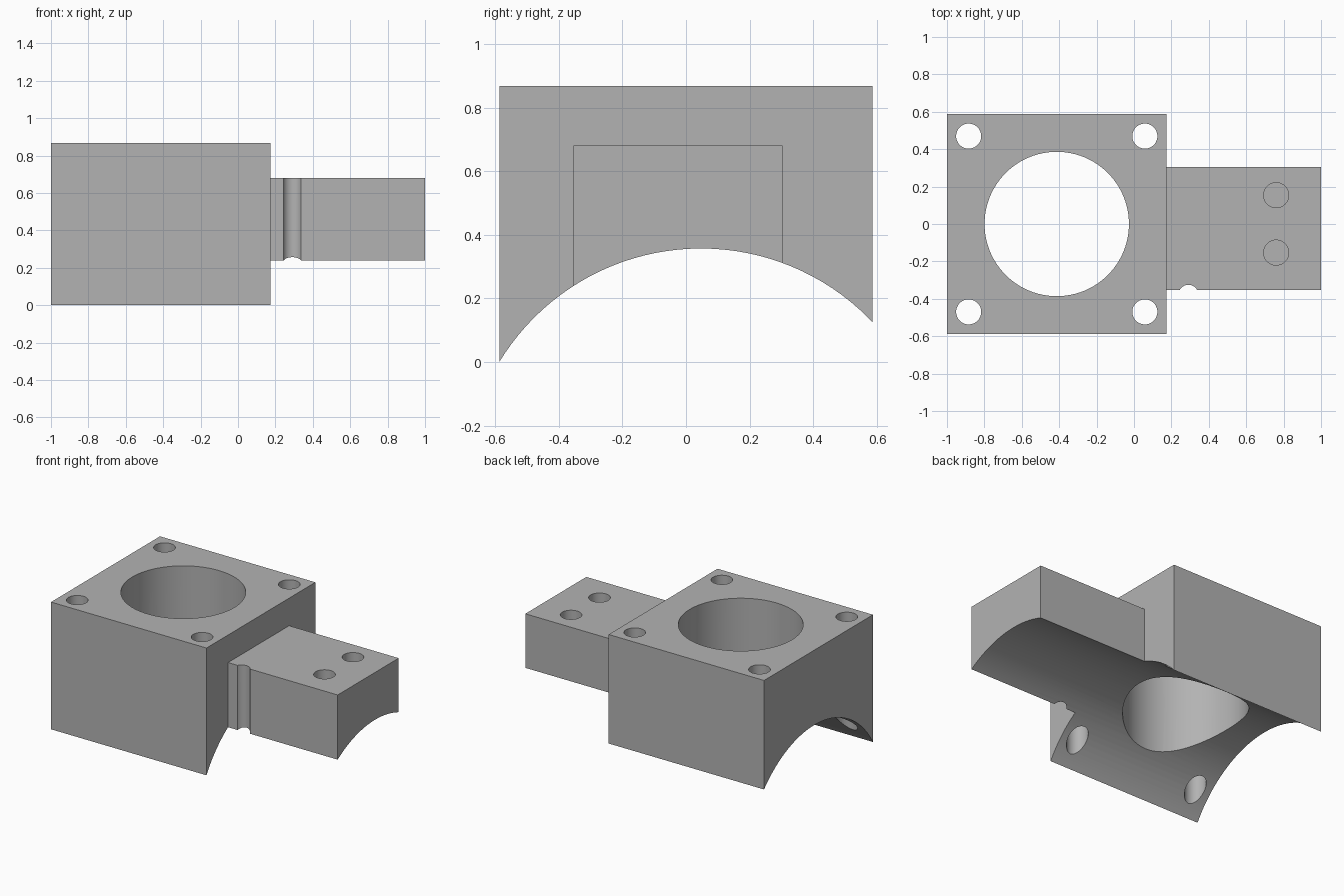
import bpy
import math

old = bpy.data.objects.get("Cube")
if old:
    bpy.data.objects.remove(old, do_unlink=True)

grey = bpy.data.materials.new("plain_grey")
grey.use_nodes = True
grey.diffuse_color = (0.45, 0.45, 0.45, 1)
grey.node_tree.nodes["Principled BSDF"].inputs["Base Color"].default_value = (0.45, 0.45, 0.45, 1)


def box(name, low, high):
    size = [b - a for a, b in zip(low, high)]
    centre = [(a + b) / 2 for a, b in zip(low, high)]
    bpy.ops.mesh.primitive_cube_add(size=1, location=centre)
    ob = bpy.context.object
    ob.name = name
    ob.scale = size
    bpy.ops.object.transform_apply(location=True, rotation=True, scale=True)
    ob.data.materials.append(grey)
    return ob


def cylinder(name, radius, depth, centre, sides=48, rotation=(0, 0, 0)):
    bpy.ops.mesh.primitive_cylinder_add(vertices=sides, radius=radius, depth=depth,
                                        location=centre, rotation=rotation)
    ob = bpy.context.object
    ob.name = name
    ob.hide_render = True
    ob.data.materials.append(grey)
    bpy.ops.object.transform_apply(location=True, rotation=True, scale=True)
    return ob


def combine(target, tool, operation="DIFFERENCE"):
    bpy.context.view_layer.objects.active = target
    mod = target.modifiers.new(operation.title(), "BOOLEAN")
    mod.operation = operation
    mod.solver = "EXACT"
    mod.object = tool
    bpy.ops.object.modifier_apply(modifier=mod.name)
    bpy.data.objects.remove(tool, do_unlink=True)


# Square block joined with the side tab
half, mid_x = 0.587, -0.413
bracket = box("saddle_bracket", (-1, -half, -0.05), (0.173, half, 0.868))
tab = box("side_tab", (0.145, -0.354, -0.05), (1, 0.304, 0.68))
combine(bracket, tab, "UNION")

# Curved saddle along the underside
combine(bracket, cylinder("saddle_cutter", 0.7425, 3, (0, 0.0475, -0.3855), 128,
                          (0, math.pi / 2, 0)))

# Central bore and four corner holes, all the way through
combine(bracket, cylinder("bore_cutter", 0.386, 3, (mid_x, 0, 0.5), 96))
for sx in (-1, 1):
    for sy in (-1, 1):
        combine(bracket, cylinder("corner_hole_cutter", 0.067, 3,
                                  (mid_x + sx * 0.471, sy * 0.47, 0.5)))

# Two blind holes in the tab
for y in (-0.153, 0.154):
    combine(bracket, cylinder("blind_hole_cutter", 0.067, 0.5, (0.76, y, 0.68)))

# Vertical groove in the front of the tab
combine(bracket, cylinder("groove_cutter", 0.053, 3, (0.291, -0.378, 0.5)))

bpy.ops.object.select_all(action="DESELECT")
bracket.select_set(True)
bpy.context.view_layer.objects.active = bracket
bpy.ops.object.shade_smooth_by_angle(angle=math.radians(30))
